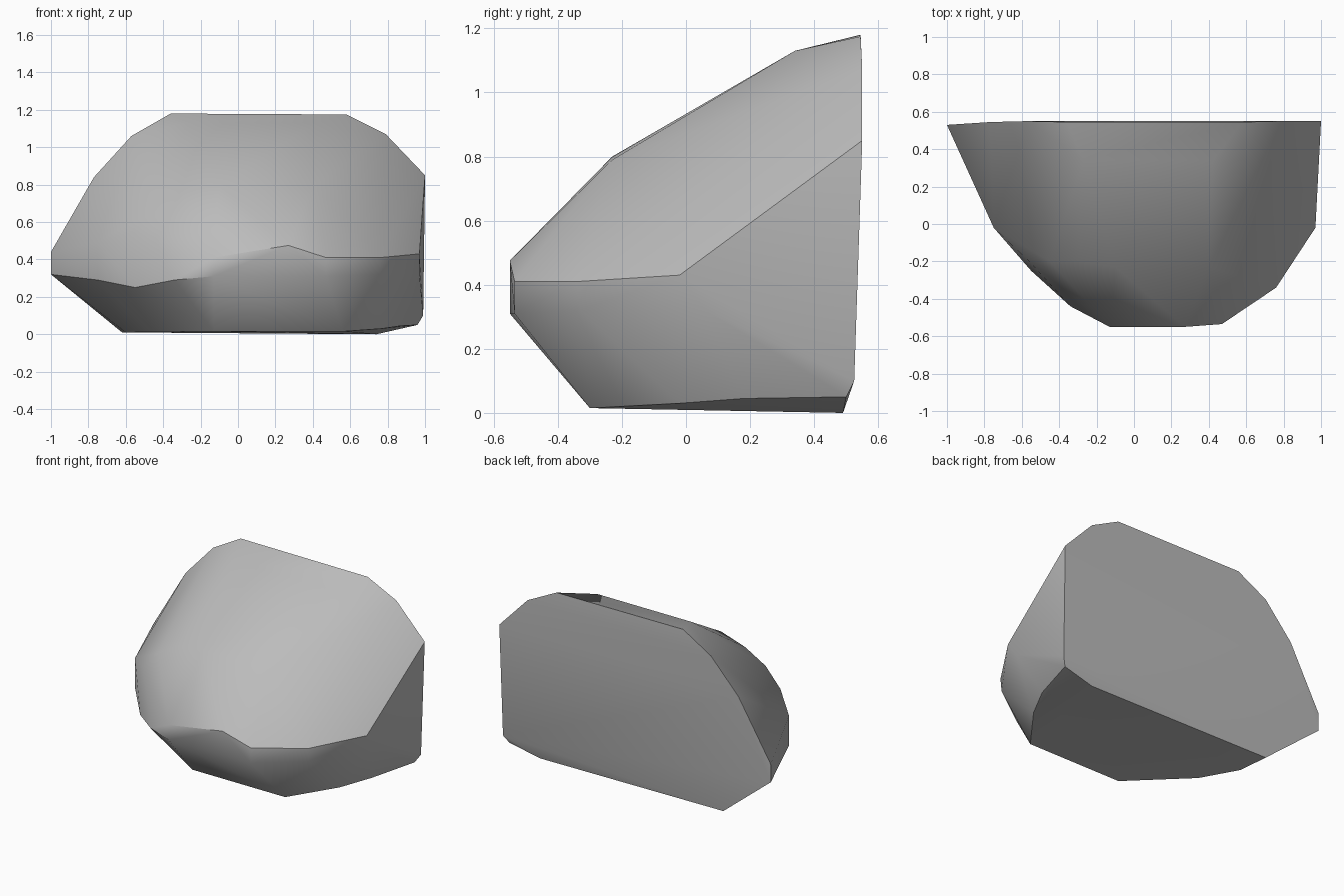
import bpy
import bmesh
import math

cube = bpy.data.objects.get("Cube")
if cube:
    bpy.data.objects.remove(cube, do_unlink=True)

stone = bpy.data.materials.new("grey stone")
stone.use_nodes = True
grey = (0.5, 0.5, 0.5, 1)
stone.diffuse_color = grey
stone.node_tree.nodes["Principled BSDF"].inputs["Base Color"].default_value = grey

# Flat split back: outline corners
back = [(-1, .53, .32), (-1, .53, .44), (-.77, .545, .84), (-.57, .55, 1.06),
        (-.36, .545, 1.18), (.58, .545, 1.175), (.79, .55, 1.07), (1, .55, .85),
        (.99, .525, .1)]
# Base footprint
base = [(.96, .5, .05), (.74, .49, 0), (-.62, .49, .01), (-.6, .28, .01),
        (-.47, .04, .012), (-.13, -.3, .015), (.56, -.3, .015), (.77, -.02, .03),
        (.87, .18, .045)]
# Widest belt and the small chipped facet at the front
belt = [(-.75, -.02, .29), (-.55, -.25, .25), (-.34, -.44, .29), (-.13, -.55, .31),
        (-.13, -.55, .41), (.27, -.55, .475), (.47, -.535, .41), (.47, -.535, .31),
        (.76, -.34, .41), (.76, -.33, .32), (.97, -.02, .43), (.97, .06, .32)]
# Rounded upper shoulders and crown
crown = [(-.75, -.02, .49), (-.56, -.2, .55), (-.45, -.2, .675), (-.3, -.2, .76),
         (-.1, -.23, .8), (.4, -.23, .79), (.6, -.24, .62),
         (-.27, .34, 1.13), (.42, .34, 1.13)]

# Wrap the corners in a faceted skin
bm = bmesh.new()
for point in back + base + belt + crown:
    bm.verts.new(point)
hull = bmesh.ops.convex_hull(bm, input=bm.verts[:])
inside = {v for v in hull["geom_interior"] if isinstance(v, bmesh.types.BMVert)}
bmesh.ops.delete(bm, geom=list(inside), context='VERTS')
bmesh.ops.dissolve_limit(bm, angle_limit=math.radians(1.5),
                         verts=bm.verts[:], edges=bm.edges[:])
bmesh.ops.recalc_face_normals(bm, faces=bm.faces[:])

mesh = bpy.data.meshes.new("boulder")
bm.to_mesh(mesh)
bm.free()
mesh.materials.append(stone)
boulder = bpy.data.objects.new("boulder", mesh)
bpy.context.collection.objects.link(boulder)

# Soft shading with crisp breaks
bpy.ops.object.select_all(action='DESELECT')
boulder.select_set(True)
bpy.context.view_layer.objects.active = boulder
bpy.ops.object.shade_smooth_by_angle(angle=math.radians(35))
